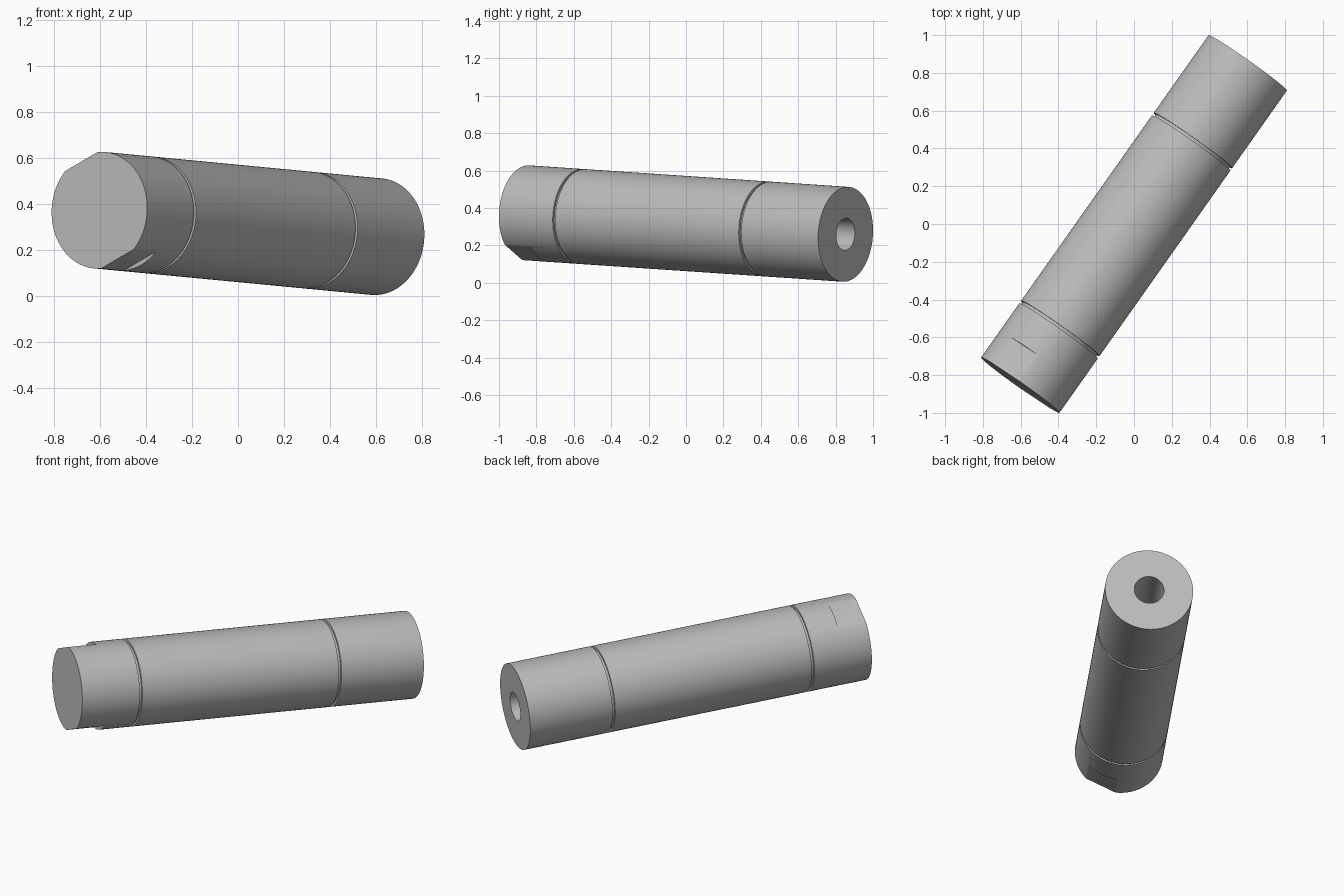
import bpy, bmesh, math
from mathutils import Matrix, Vector

cube = bpy.data.objects.get("Cube")
if cube:
    bpy.data.objects.remove(cube, do_unlink=True)

# Main dimensions; local +z runs towards the front end
back_end = Vector((0.602, 0.853, -0.0575))
axis = -back_end.normalized()
half = back_end.length
radius, bore, bore_depth = 0.254, 0.086, 0.5
groove_depth, groove_width = 0.014, 0.016
flat_distance, flat_length, flat_angle = 0.236, 0.17, math.radians(116)

side = Vector((0, 0, 1)).cross(axis).normalized()
if side.x < 0:
    side = -side
up = axis.cross(side)
placement = Matrix((side, up, axis)).transposed().to_4x4()
placement.translation = Vector((0, 0, 0.3165))

steel = bpy.data.materials.new("grey steel")
steel.use_nodes = True
grey = (0.5, 0.5, 0.5, 1)
steel.diffuse_color = grey
steel.node_tree.nodes["Principled BSDF"].inputs["Base Color"].default_value = grey


def make_object(name, bm):
    bmesh.ops.recalc_face_normals(bm, faces=bm.faces)
    mesh = bpy.data.meshes.new(name)
    bm.to_mesh(mesh)
    bm.free()
    mesh.materials.append(steel)
    obj = bpy.data.objects.new(name, mesh)
    bpy.context.collection.objects.link(obj)
    obj.matrix_world = placement
    return obj


def groove(z):
    inner, w = radius - groove_depth, groove_width / 2
    return [(radius, z - w), (inner, z - w), (inner, z + w), (radius, z + w)]


# Turned body: blind bore at the back, two ring grooves, solid front
profile = [(0, bore_depth - half), (bore, bore_depth - half), (bore, -half), (radius, -half)]
profile += groove(0.512 - half) + groove(half - 0.36)
profile += [(radius, half), (0, half)]
bm = bmesh.new()
verts = [bm.verts.new((r, 0, z)) for r, z in profile]
edges = [bm.edges.new(pair) for pair in zip(verts, verts[1:])]
bmesh.ops.spin(bm, geom=verts + edges, axis=(0, 0, 1), cent=(0, 0, 0),
               angle=math.tau, steps=128, use_duplicate=False)
bmesh.ops.remove_doubles(bm, verts=bm.verts, dist=0.0001)
body = make_object("shaft_body", bm)

# Two opposite wrench flats at the front end
bm = bmesh.new()
for turn in (0, math.pi):
    spot = Matrix.Rotation(flat_angle + turn, 4, "Z") @ Matrix.Translation(
        (flat_distance + 0.1, 0, half - flat_length + 0.2))
    bmesh.ops.create_cube(bm, size=1, matrix=spot @ Matrix.Diagonal((0.2, 0.6, 0.4, 1)))
cutter = make_object("flat_cutter", bm)
cutter.hide_render = True
cutter.hide_viewport = True

cut = body.modifiers.new("wrench flats", "BOOLEAN")
cut.operation = "DIFFERENCE"
cut.solver = "EXACT"
cut.object = cutter

# Bake the cut, then smooth the round surfaces
bpy.context.view_layer.update()
result = bpy.data.meshes.new_from_object(
    body.evaluated_get(bpy.context.evaluated_depsgraph_get()))
body.modifiers.clear()
body.data = result
bpy.data.objects.remove(cutter, do_unlink=True)
bpy.ops.object.select_all(action="DESELECT")
body.select_set(True)
bpy.context.view_layer.objects.active = body
bpy.ops.object.shade_smooth_by_angle(angle=math.radians(25))
